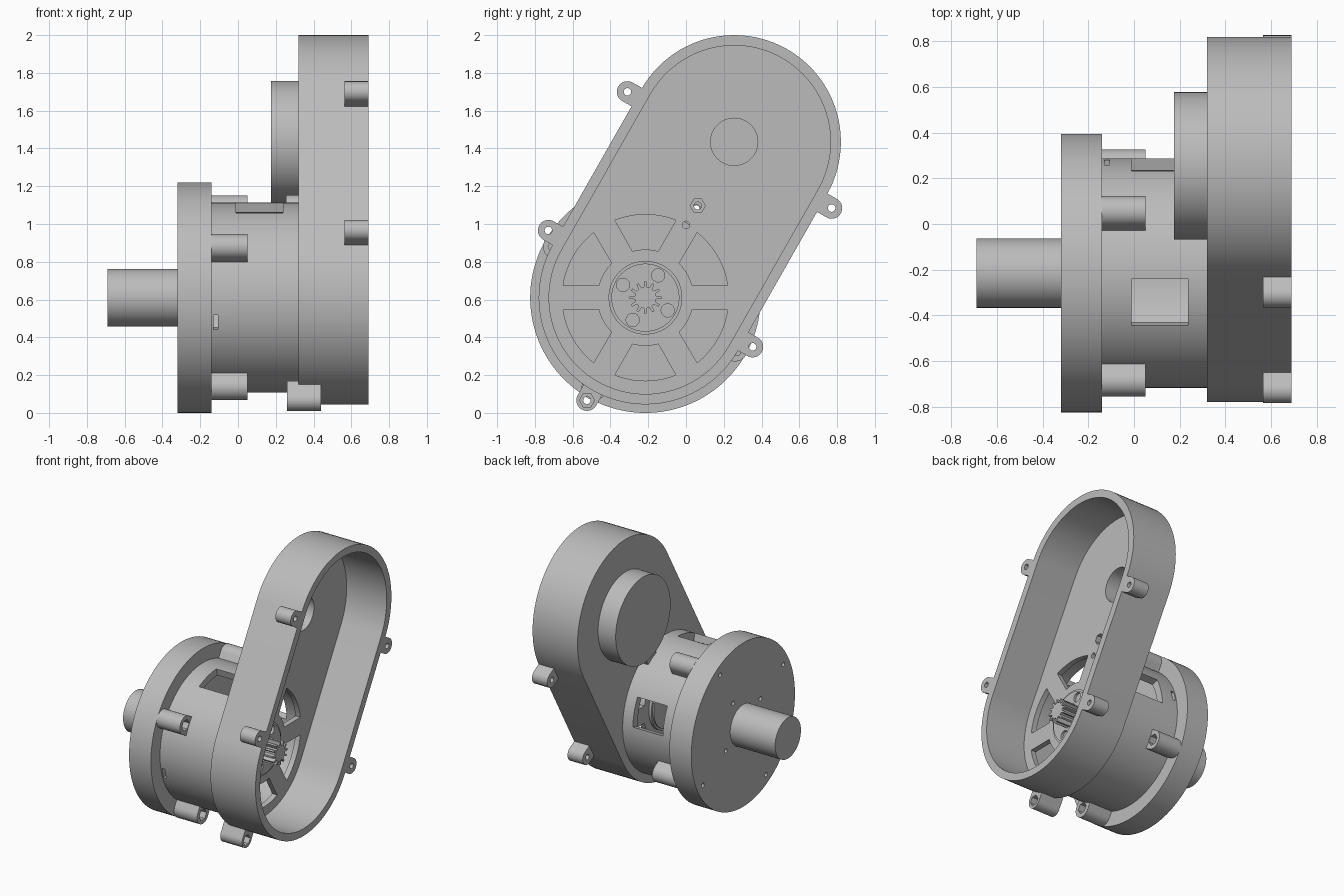
import bpy, bmesh
from math import pi, sin, cos, radians, atan2
from mathutils import Vector

if "Cube" in bpy.data.objects:
    bpy.data.objects.remove(bpy.data.objects["Cube"], do_unlink=True)

grey = bpy.data.materials.new("plain grey")
grey.use_nodes = True
grey.diffuse_color = (0.5, 0.5, 0.5, 1)
grey.node_tree.nodes["Principled BSDF"].inputs["Base Color"].default_value = (0.5, 0.5, 0.5, 1)

# Both axes run along x; outlines are drawn in the (y, z) plane
LOW = Vector((-0.215, 0.61))
HIGH = Vector((0.255, 1.435))
ALONG = (HIGH - LOW).normalized()
SIDE = Vector((-ALONG.y, ALONG.x))
TILT = atan2(ALONG.y, ALONG.x)


def polar(r, a, c=LOW):
    return c + Vector((cos(a), sin(a))) * r


def arc(c, r, a0, a1, n):
    return [polar(r, a0 + (a1 - a0) * i / n, c) for i in range(n + 1)]


def circle(c, r, n=96):
    return arc(c, r, 0, 2 * pi * (n - 1) / n, n - 1)


def stadium(r):
    return (arc(HIGH, r, TILT - pi / 2, TILT + pi / 2, 48)
            + arc(LOW, r, TILT + pi / 2, TILT + 3 * pi / 2, 48))


def tab(c, r, out, length):
    """Round-ended lug pointing along out, with a straight root."""
    a = atan2(out.y, out.x)
    pts = arc(c, r, a - pi / 2, a + pi / 2, 20)
    return pts + [pts[-1] - out * length, pts[0] - out * length]


def prism(name, outline, x0, x1):
    bm = bmesh.new()
    ends = [[bm.verts.new((x, p.x, p.y)) for p in outline] for x in (x0, x1)]
    n = len(outline)
    for ring in ends:
        bm.faces.new(ring)
    for i in range(n):
        j = (i + 1) % n
        bm.faces.new((ends[0][i], ends[0][j], ends[1][j], ends[1][i]))
    bmesh.ops.recalc_face_normals(bm, faces=bm.faces)
    mesh = bpy.data.meshes.new(name)
    bm.to_mesh(mesh)
    bm.free()
    mesh.materials.append(grey)
    ob = bpy.data.objects.new(name, mesh)
    bpy.context.collection.objects.link(ob)
    return ob


def activate(ob):
    bpy.ops.object.select_all(action='DESELECT')
    ob.select_set(True)
    bpy.context.view_layer.objects.active = ob


def cut(ob, outline, x0, x1):
    cutter = prism("cutter", outline, x0, x1)
    cutter.hide_render = True
    mod = ob.modifiers.new("cut", 'BOOLEAN')
    mod.operation = 'DIFFERENCE'
    mod.solver = 'EXACT'
    mod.object = cutter
    activate(ob)
    bpy.ops.object.modifier_apply(modifier=mod.name)
    bpy.data.objects.remove(cutter, do_unlink=True)


parts = []


def part(*args):
    ob = prism(*args)
    parts.append(ob)
    return ob


QUARTERS = [TILT + i * pi / 2 for i in range(4)]

# End flange with screw holes, and the output shaft
flange = part("end_flange", circle(LOW, 0.61, 128), -0.32, -0.14)
for a in QUARTERS:
    for r in (0.235, 0.545):
        cut(flange, circle(polar(r, a), 0.016, 16), -0.4, 0)
part("output_shaft", circle(LOW, 0.152), -0.69, -0.32)

# Hollow drum with two windows and small slots
drum = part("drum", circle(LOW, 0.503, 128), -0.14, 0.32)
cut(drum, circle(LOW, 0.45, 128), -0.2, 0.4)


def wall_patch(a, half):
    out = Vector((cos(a), sin(a)))
    across = Vector((-out.y, out.x)) * half
    return [LOW + out * 0.35 - across, LOW + out * 0.6 - across,
            LOW + out * 0.6 + across, LOW + out * 0.35 + across]


for deg in (15, 105):
    cut(drum, wall_patch(radians(deg), 0.105), -0.01, 0.237)
for deg in (15, 195):
    cut(drum, wall_patch(radians(deg), 0.04), -0.13, -0.107)

# Screw lugs beside the flange
for i, a in enumerate(QUARTERS):
    c = polar(0.545, a)
    lug = part(f"flange_lug_{i + 1}", tab(c, 0.068, Vector((cos(a), sin(a))), 0.075), -0.14, 0.05)
    cut(lug, circle(c, 0.02, 16), -0.2, 0.1)
    cut(lug, circle(c, 0.042, 6), -0.01, 0.1)

# Open gear case
case = part("gear_case", stadium(0.565), 0.32, 0.69)
cut(case, stadium(0.51), 0.36, 0.75)
for k in range(6):
    a = radians(30 + 60 * k)
    w0, w1 = radians(15.5), radians(21.5)
    cut(case, arc(LOW, 0.255, a + w0, a - w0, 8) + arc(LOW, 0.44, a - w1, a + w1, 12), 0.25, 0.4)
cut(case, circle(HIGH, 0.125, 48), 0.25, 0.4)
cut(case, circle(Vector((0, 0.995)), 0.02, 16), 0.25, 0.4)
nut = LOW + ALONG * 0.56
cut(case, circle(nut, 0.04, 6), 0.25, 0.4)

# Motor can behind the case, open towards it
can = part("motor_can", circle(HIGH, 0.323), 0.175, 0.32)
cut(can, circle(HIGH, 0.125, 48), 0.2, 0.4)

# Lugs on the case rim
for s, name in ((1, "front"), (-1, "back")):
    for d, level in ((0.055, "lower"), (0.9, "upper")):
        out = SIDE * s
        c = LOW + ALONG * d + out * 0.622
        lug = part(f"{name}_{level}_rim_lug", tab(c, 0.056, out, 0.085), 0.565, 0.69)
        cut(lug, circle(c, 0.02, 16), 0.5, 0.75)

# Nut lugs joining the case to the drum
c = LOW - ALONG * 0.625
lug = part("bottom_case_lug", tab(c, 0.056, -ALONG, 0.085), 0.26, 0.44)
cut(lug, circle(c, 0.02, 16), 0.2, 0.5)
cut(lug, circle(c, 0.04, 6), 0.38, 0.5)
lug = part("top_case_lug", tab(nut, 0.056, ALONG, 0.08), 0.255, 0.32)
cut(lug, circle(nut, 0.02, 16), 0.2, 0.4)
cut(lug, circle(nut, 0.04, 6), 0.3, 0.4)

# Hub plate with counterbored screws and the small gear
hub = part("hub_ring", circle(LOW, 0.195), 0.3, 0.37)
plate = part("hub_plate", circle(LOW, 0.18), 0.29, 0.378)
for a in QUARTERS:
    c = polar(0.136, a)
    for ob in (hub, plate):
        cut(ob, circle(c, 0.035, 24), 0.34, 0.4)
    screw = part("hub_screw", circle(c, 0.019, 16), 0.33, 0.36)
teeth = 12
outline = []
for k in range(teeth):
    for f, r in ((-0.3, 0.056), (-0.14, 0.085), (0.14, 0.085), (0.3, 0.056)):
        outline.append(polar(r, 2 * pi * (k + f) / teeth + pi / 2))
part("pinion_gear", outline, 0.36, 0.5)

# Smooth the round walls and keep the edges sharp
for ob in parts:
    activate(ob)
    if ob.name != "pinion_gear":
        bpy.ops.object.shade_smooth_by_angle(angle=radians(30))
